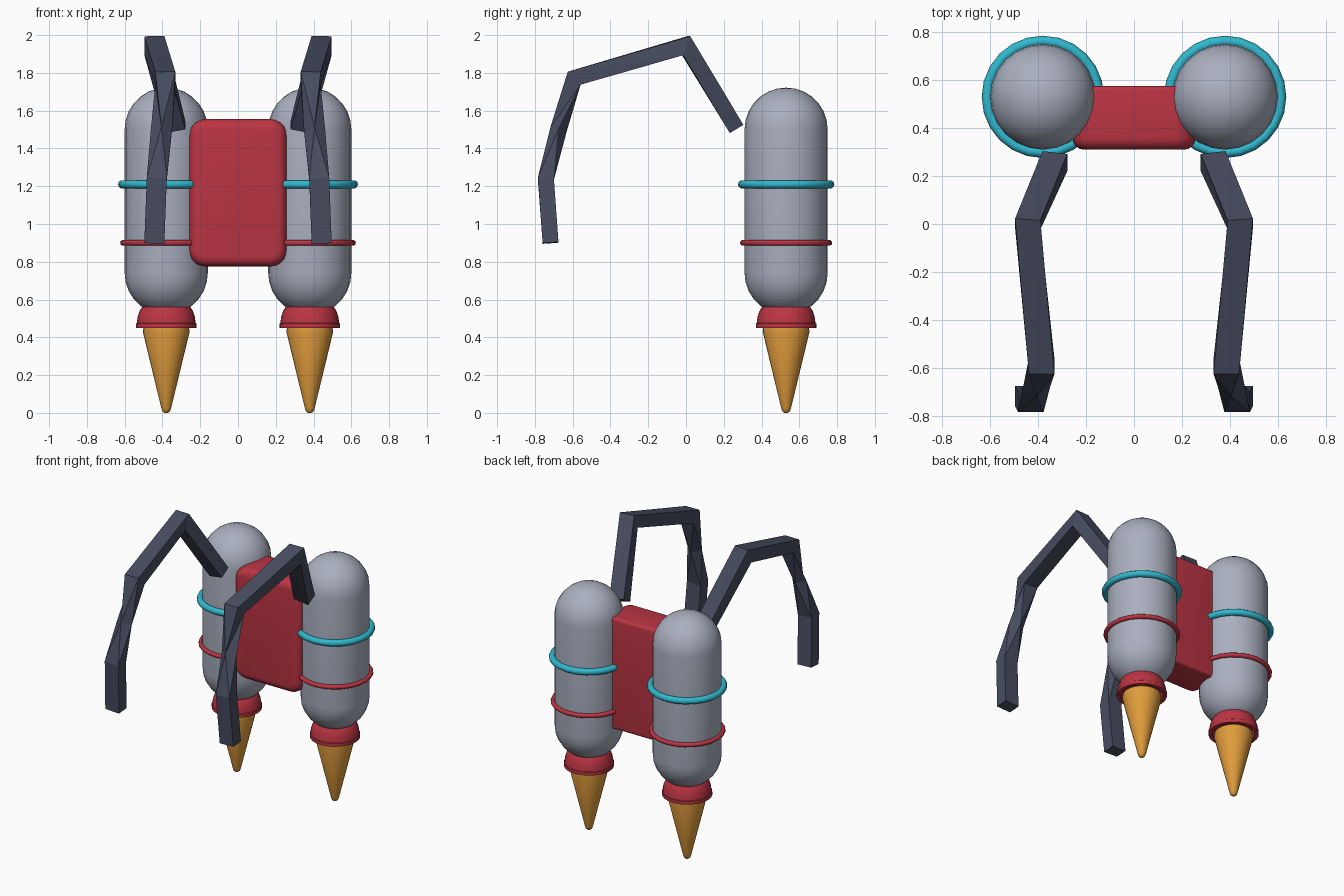
import bpy, bmesh, math
from mathutils import Vector

if "Cube" in bpy.data.objects:
    bpy.data.objects.remove(bpy.data.objects["Cube"])


def material(name, rgb):
    m = bpy.data.materials.new(name)
    m.diffuse_color = (*rgb, 1)
    m.use_nodes = True
    m.node_tree.nodes["Principled BSDF"].inputs["Base Color"].default_value = m.diffuse_color
    return m


GREY = material("tank grey", (0.40, 0.43, 0.52))
RED = material("casing red", (0.50, 0.035, 0.055))
CYAN = material("band cyan", (0.03, 0.48, 0.62))
ORANGE = material("flame orange", (0.74, 0.33, 0.045))
NAVY = material("strap navy", (0.065, 0.075, 0.12))

TX, TY, R = 0.38, 0.53, 0.22      # tank axis and radius


def finish(bm, name, mat, smooth=None):
    bmesh.ops.recalc_face_normals(bm, faces=bm.faces)
    me = bpy.data.meshes.new(name)
    bm.to_mesh(me)
    bm.free()
    me.materials.append(mat)
    ob = bpy.data.objects.new(name, me)
    bpy.context.collection.objects.link(ob)
    if smooth:
        bpy.ops.object.select_all(action='DESELECT')
        ob.select_set(True)
        bpy.context.view_layer.objects.active = ob
        bpy.ops.object.shade_smooth_by_angle(angle=math.radians(smooth))
    return ob


def lathe(name, profile, x, mat, closed=False, n=24, smooth=40):
    """Spin a (radius, z) profile around the tank axis."""
    bm = bmesh.new()
    vs = [bm.verts.new((x + r, TY, z)) for r, z in profile]
    es = [bm.edges.new(p) for p in zip(vs, vs[1:])]
    if closed:
        es.append(bm.edges.new((vs[-1], vs[0])))
    bmesh.ops.spin(bm, geom=vs + es, cent=(x, TY, 0), axis=(0, 0, 1),
                   angle=math.tau, steps=n, use_duplicate=False)
    bmesh.ops.remove_doubles(bm, verts=bm.verts, dist=1e-5)
    return finish(bm, name, mat, smooth)


def arc(r, z, a0, a1, n):
    return [(max(0, r * math.cos(t)), z + r * math.sin(t))
            for t in (math.radians(a0 + (a1 - a0) * i / n) for i in range(n + 1))]


def ring(name, major, minor, z, x, mat):
    prof = [(major + minor * math.cos(math.tau * i / 10),
             z + minor * math.sin(math.tau * i / 10)) for i in range(10)]
    lathe(name, prof, x, mat, closed=True)


# strap joints: centre, section scale, section turn in degrees
STRAP = [((0.33, 0.262, 1.513), 1.0, 0), ((0.443, 0.0, 1.945), 1.0, 0),
         ((0.385, -0.592, 1.772), 1.0, 0), ((0.405, -0.675, 1.50), 0.75, 45),
         ((0.43, -0.742, 1.24), 1.0, 90), ((0.443, -0.717, 0.90), 1.0, 90)]


def strap(name, side):
    bm = bmesh.new()
    pts = [Vector((p[0] * side, p[1], p[2])) for p, _, _ in STRAP]
    rings = []
    for i, p in enumerate(pts):
        d_in = (p - pts[max(i - 1, 0)]).normalized()
        d_out = (pts[min(i + 1, len(pts) - 1)] - p).normalized()
        tan = (d_in + d_out).normalized()
        mitre = 1 / max(tan.dot(d_out), tan.dot(d_in))
        u = Vector((1, 0, 0))
        u = (u - tan * u.dot(tan)).normalized()
        v = tan.cross(u)
        scale, turn = STRAP[i][1], math.radians(STRAP[i][2]) * side
        loop = []
        for k in range(4):
            a = math.radians(45 + 90 * k) + turn
            loop.append(bm.verts.new(p + scale * math.sqrt(2) * (
                u * 0.053 * math.cos(a) + v * 0.042 * mitre * math.sin(a))))
        rings.append(loop)
    for a, b in zip(rings, rings[1:]):
        for k in range(4):
            j = (k + 1) % 4
            bm.faces.new((a[k], a[j], b[j], b[k]))
    bm.faces.new(rings[0])
    bm.faces.new(rings[-1])
    bmesh.ops.triangulate(bm, faces=bm.faces)
    finish(bm, name, NAVY)


for side, label in ((-1, "left"), (1, "right")):
    x = TX * side
    # capsule tank
    lathe(label + "_tank", arc(R, 0.74, -90, 0, 7) + arc(R, 1.502, 0, 90, 7), x, GREY)
    # bands around the tank
    ring(label + "_upper_band", 0.233, 0.022, 1.21, x, CYAN)
    ring(label + "_lower_band", 0.229, 0.015, 0.90, x, RED)
    # hollow nozzle with a lip
    lathe(label + "_nozzle", [(0.0, 0.56), (0.128, 0.56), (0.141, 0.54), (0.151, 0.51),
                              (0.156, 0.475), (0.16, 0.472), (0.16, 0.45), (0.135, 0.45),
                              (0.125, 0.50), (0.0, 0.50)], x, RED)
    # tapering flame with a rounded tip
    lathe(label + "_flame", [(0.0, 0.475), (0.10, 0.47), (0.12, 0.455), (0.124, 0.43),
                             (0.026, 0.025), (0.02, 0.008), (0.009, 0.0), (0.0, 0.0)], x, ORANGE)
    strap(label + "_strap", side)

# centre pack: rounded corners, soft front rim, tighter back rim
bm = bmesh.new()
bmesh.ops.create_cube(bm, size=1)
for v in bm.verts:
    v.co = Vector((v.co.x * 0.515, 0.4425 + v.co.y * 0.265, 1.165 + v.co.z * 0.78))
bmesh.ops.bevel(bm, geom=[e for e in bm.edges if abs(e.verts[0].co.y - e.verts[1].co.y) > 0.1],
                offset=0.085, segments=5, profile=0.5, affect='EDGES')
for y, off in ((0.31, 0.05), (0.575, 0.02)):
    rim = [e for e in bm.edges if all(abs(v.co.y - y) < 1e-4 for v in e.verts)]
    bmesh.ops.bevel(bm, geom=rim, offset=off, segments=4, profile=0.5, affect='EDGES')
finish(bm, "centre_pack", RED, 40)
